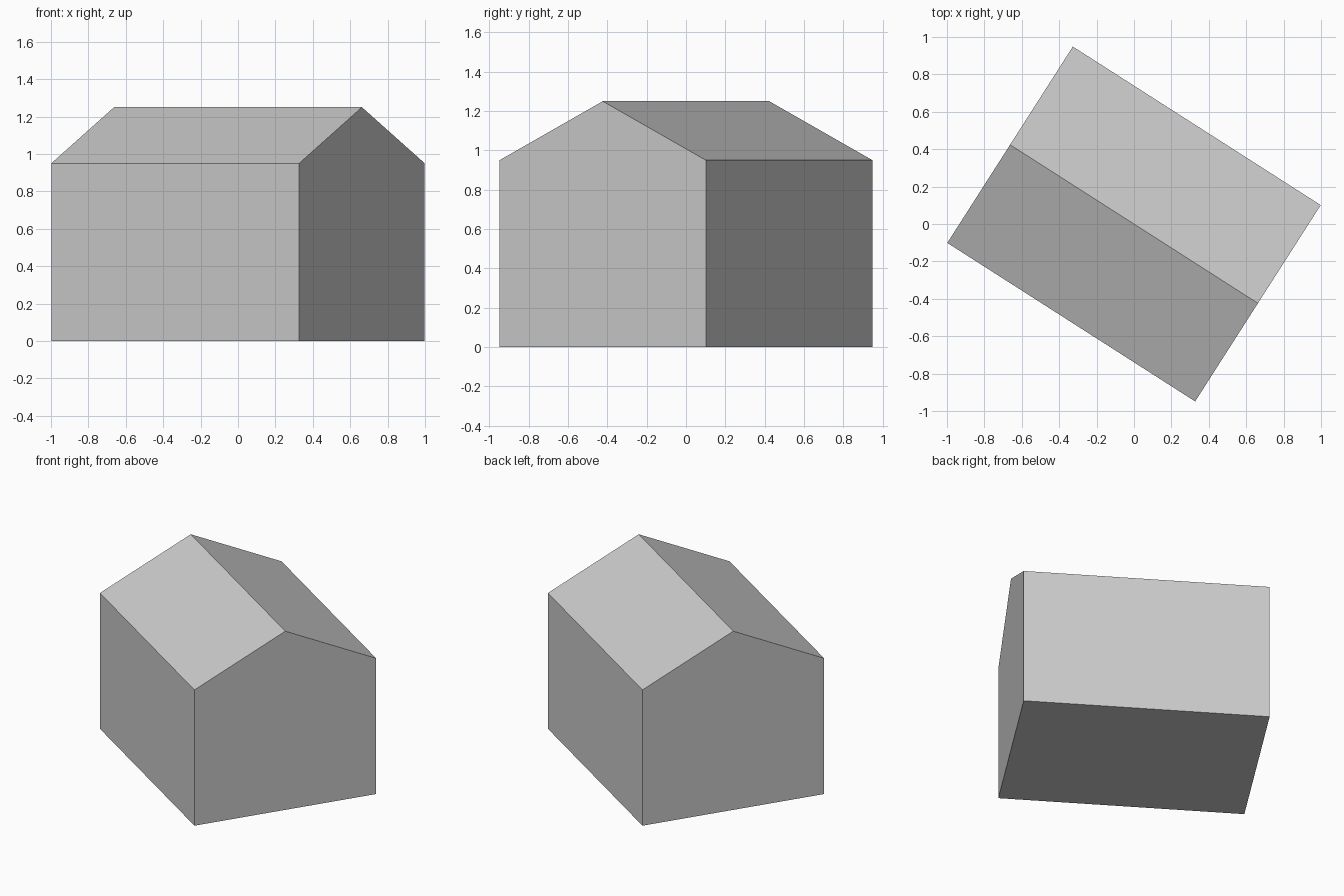
import bpy, bmesh, math
from mathutils import Matrix, Vector

cube = bpy.data.objects.get("Cube")
if cube:
    bpy.data.objects.remove(cube, do_unlink=True)

LENGTH, WIDTH = 1.573, 1.246
EAVES, RIDGE = 0.95, 1.25
TURN = math.radians(-32.6)

# Plain grey finish
grey = bpy.data.materials.new("plain_grey")
grey.use_nodes = True
colour = (0.6, 0.6, 0.6, 1)
grey.diffuse_color = colour
grey.node_tree.nodes["Principled BSDF"].inputs["Base Color"].default_value = colour

# Gable profile extruded along the ridge
half = WIDTH / 2
profile = [(-half, 0), (half, 0), (half, EAVES), (0, RIDGE), (-half, EAVES)]
bm = bmesh.new()
gable = bm.faces.new([bm.verts.new((-LENGTH / 2, y, z)) for y, z in profile])
ext = bmesh.ops.extrude_face_region(bm, geom=[gable], use_keep_orig=True)
end = [v for v in ext["geom"] if isinstance(v, bmesh.types.BMVert)]
bmesh.ops.translate(bm, verts=end, vec=Vector((LENGTH, 0, 0)))
bmesh.ops.recalc_face_normals(bm, faces=bm.faces)

# Turn the building on its plot
bmesh.ops.rotate(bm, verts=bm.verts, cent=(0, 0, 0), matrix=Matrix.Rotation(TURN, 3, "Z"))
mesh = bpy.data.meshes.new("gabled_building")
bm.to_mesh(mesh)
bm.free()
mesh.materials.append(grey)
building = bpy.data.objects.new("gabled_building", mesh)
bpy.context.collection.objects.link(building)
